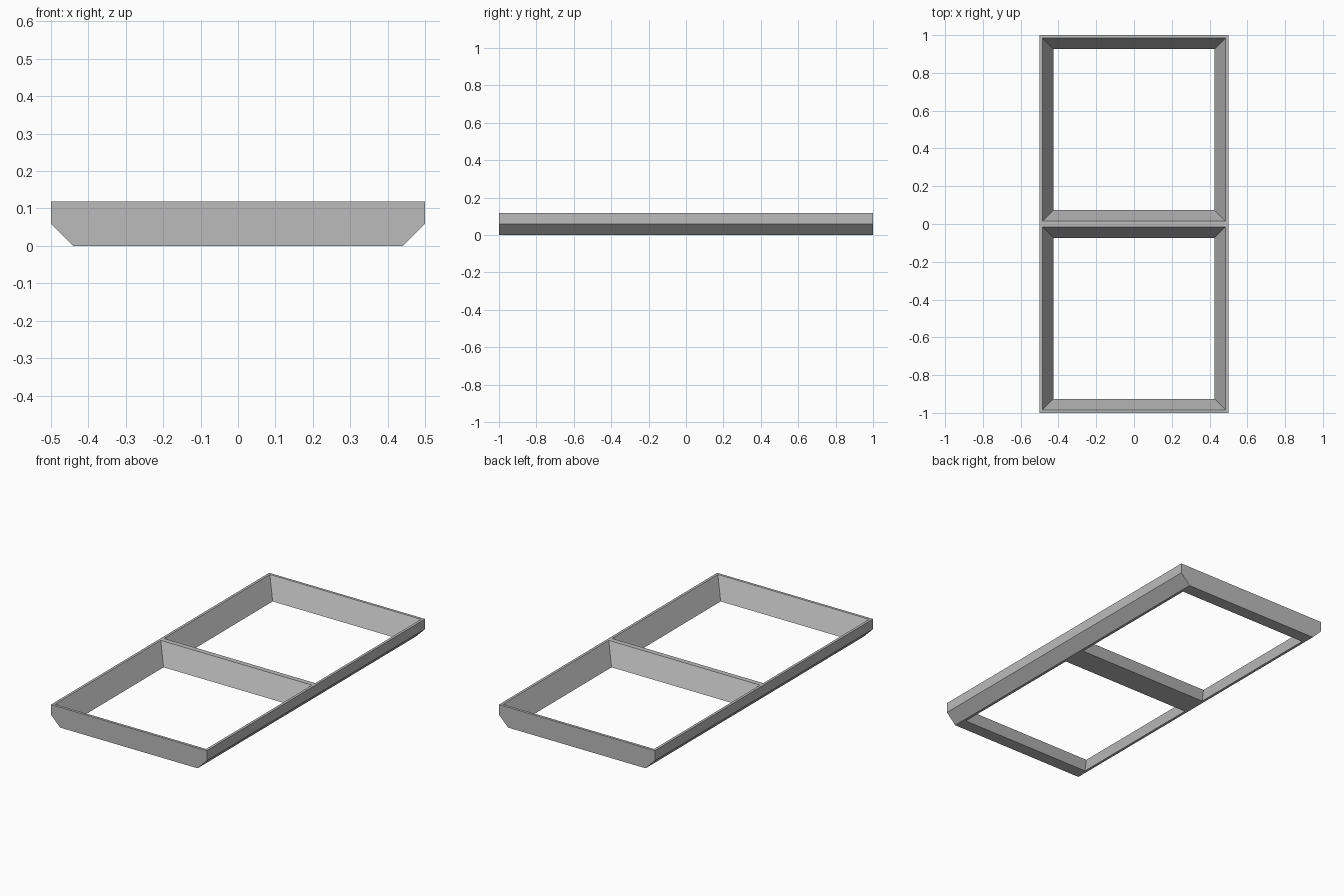
import bpy
import bmesh

cube = bpy.data.objects.get("Cube")
if cube:
    bpy.data.objects.remove(cube, do_unlink=True)

# One plain grey finish
grey = bpy.data.materials.new("plain_grey")
grey.use_nodes = True
colour = (0.5, 0.5, 0.5, 1)
grey.diffuse_color = colour
grey.node_tree.nodes["Principled BSDF"].inputs["Base Color"].default_value = colour

HEIGHT = 0.118
CHAMFER = 0.059
RIM = 0.015
HALF = 0.5
INNER_TOP = HALF - RIM
INNER_BASE = INNER_TOP - CHAMFER

# Wall section as square rings: half width, half depth, height
rings = [
    (HALF - CHAMFER, HALF, 0),
    (HALF, HALF, CHAMFER),
    (HALF, HALF, HEIGHT),
    (INNER_TOP, INNER_TOP, HEIGHT),
    (INNER_BASE, INNER_BASE, 0),
]
corners = [(-1, -1), (1, -1), (1, 1), (-1, 1)]

# Front bay: a square frame with a chamfered outside and a sloping inside
bm = bmesh.new()
loops = [[bm.verts.new((sx * w, sy * d - HALF, z)) for sx, sy in corners]
         for w, d, z in rings]
for i, lower in enumerate(loops):
    upper = loops[(i + 1) % len(loops)]
    for j in range(4):
        k = (j + 1) % 4
        bm.faces.new((lower[j], lower[k], upper[k], upper[j]))
bmesh.ops.recalc_face_normals(bm, faces=bm.faces)

# Open the side that joins the other bay, and make the end a single face
joint = [f for f in bm.faces if all(abs(v.co.y) < 1e-5 for v in f.verts)]
bmesh.ops.delete(bm, geom=joint, context='FACES')
seams = [e for e in bm.edges if len(e.link_faces) == 2
         and all(f.normal.y < -0.99 for f in e.link_faces)]
bmesh.ops.dissolve_edges(bm, edges=seams, use_verts=False)

mesh = bpy.data.meshes.new("two_bay_frame")
bm.to_mesh(mesh)
bm.free()
mesh.materials.append(grey)
frame = bpy.data.objects.new("two_bay_frame", mesh)
bpy.context.collection.objects.link(frame)

# Back bay mirrors the front one, giving the solid middle bar
mirror = frame.modifiers.new("back_bay", 'MIRROR')
mirror.use_axis = (False, True, False)
mirror.use_clip = True
mirror.merge_threshold = 0.0005
